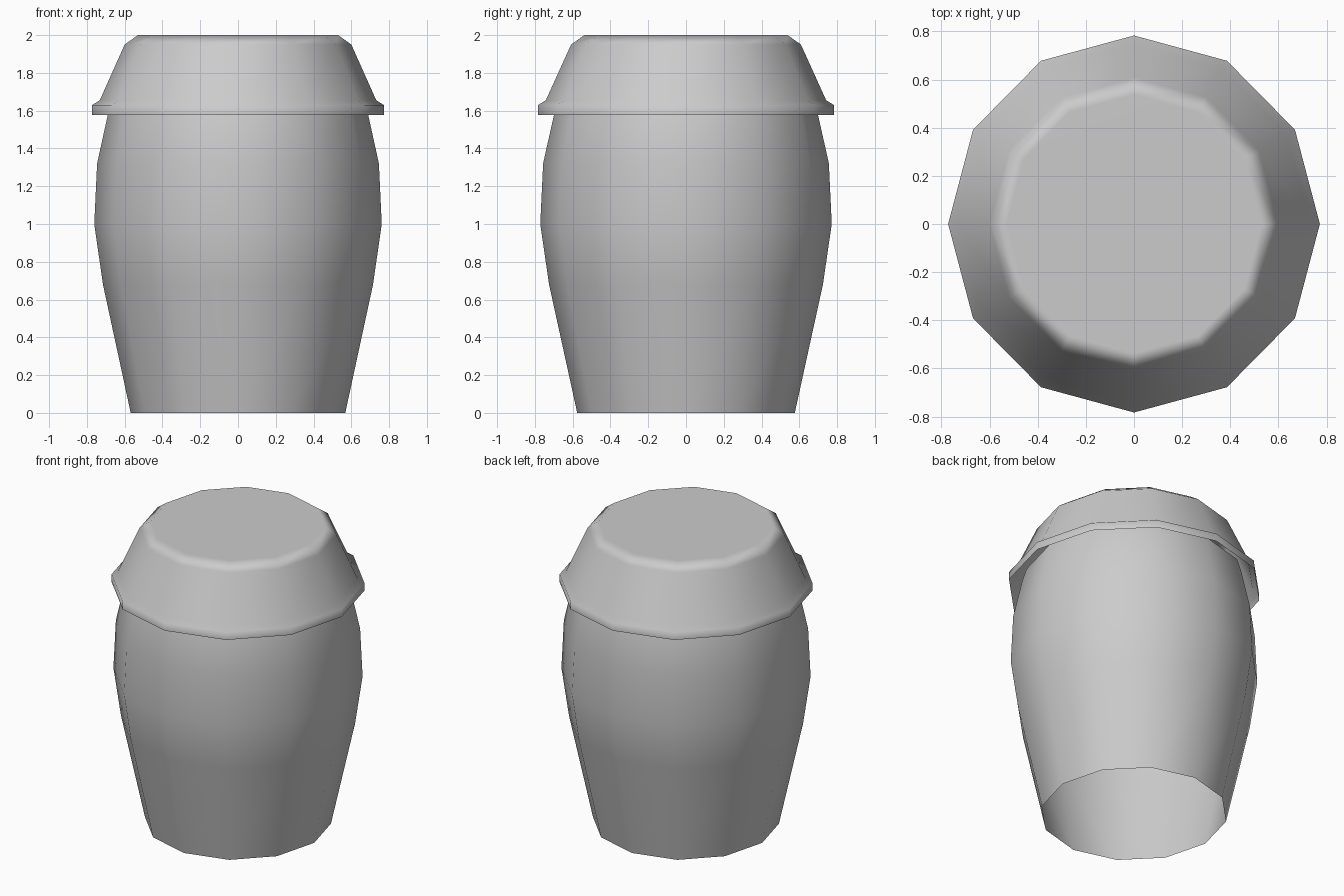
import bpy, bmesh, math

if "Cube" in bpy.data.objects:
    bpy.data.objects.remove(bpy.data.objects["Cube"])

SIDES = 12
Y_STRETCH = 1.014


def lathe(name, profile, cap_top=False):
    """Spin a (radius, z) profile into a twelve-sided open shell."""
    bm = bmesh.new()
    rings = []
    for r, z in profile:
        rings.append([bm.verts.new((r * math.cos(2 * math.pi * i / SIDES),
                                    r * Y_STRETCH * math.sin(2 * math.pi * i / SIDES), z))
                      for i in range(SIDES)])
    for low, high in zip(rings, rings[1:]):
        for i in range(SIDES):
            j = (i + 1) % SIDES
            bm.faces.new((low[i], low[j], high[j], high[i]))
    if cap_top:
        bm.faces.new(rings[-1])
    mesh = bpy.data.meshes.new(name)
    bm.to_mesh(mesh)
    bm.free()
    obj = bpy.data.objects.new(name, mesh)
    bpy.context.collection.objects.link(obj)
    # soft shading over the coarse facets
    mesh.shade_smooth()
    weighted = obj.modifiers.new("weighted_normals", 'WEIGHTED_NORMAL')
    weighted.weight = 80
    return obj


# Bulging body, open at the bottom, tucked up under the lid
lathe("jar_body", [(0.568, 0), (0.715, 0.68), (0.761, 1.0),
                   (0.746, 1.32), (0.69, 1.575), (0.665, 1.66)])

# Tapered lid with a flared rim and bevelled flat top
lathe("jar_lid", [(0.772, 1.578), (0.772, 1.63), (0.732, 1.655),
                  (0.6, 1.95), (0.53, 2.0)], cap_top=True)
